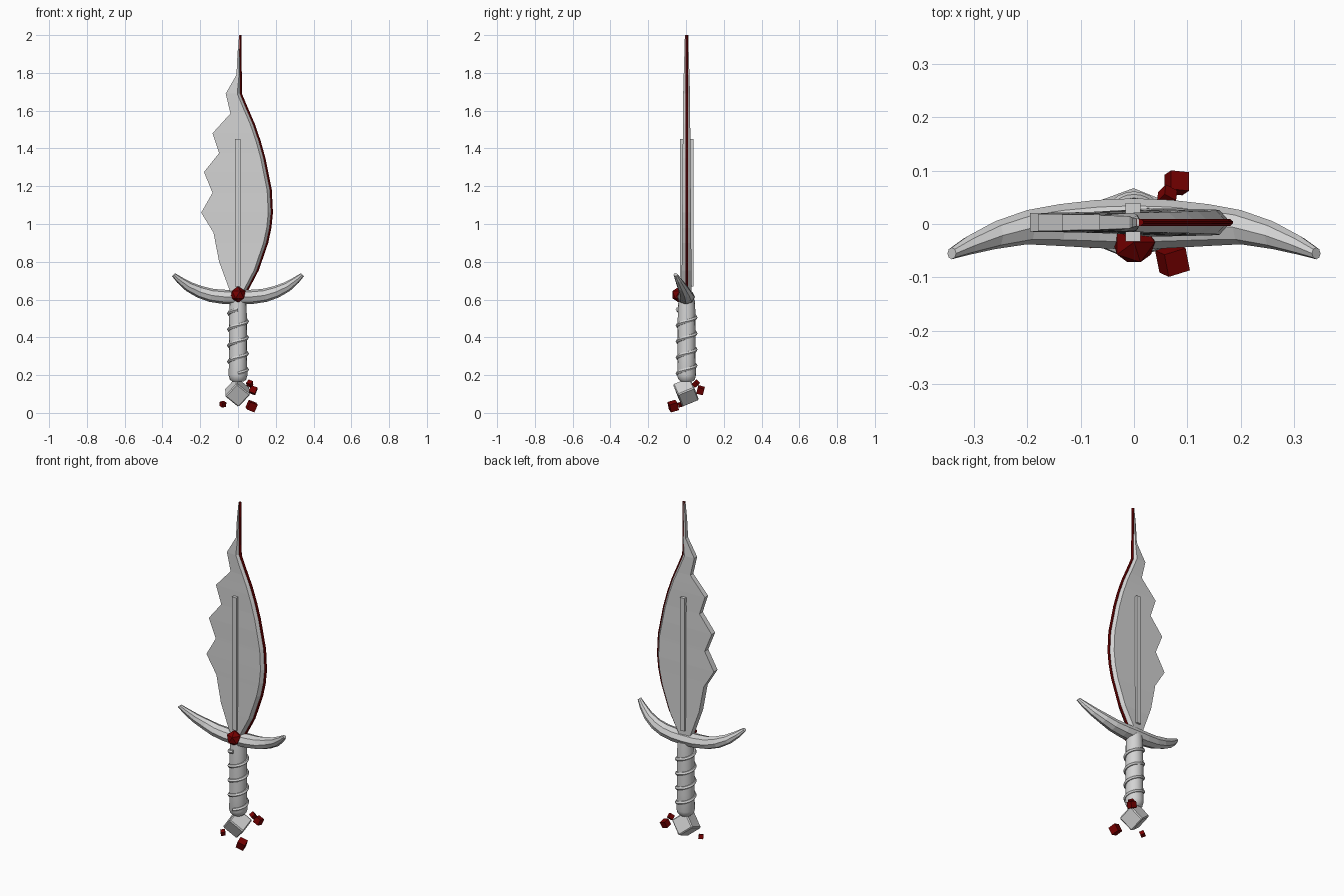
import bpy, bmesh, math
from math import sin, cos, pi
from mathutils import Vector, Euler, Matrix

cube = bpy.data.objects.get("Cube")
if cube:
    bpy.data.objects.remove(cube, do_unlink=True)


def material(name, rgb):
    m = bpy.data.materials.new(name)
    m.use_nodes = True
    m.diffuse_color = (*rgb, 1)
    m.node_tree.nodes["Principled BSDF"].inputs["Base Color"].default_value = (*rgb, 1)
    return m


STEEL = material("pale steel grey", (0.65, 0.65, 0.65))
RED = material("dark blood red", (0.18, 0, 0))


def finish(name, bm, mat, smooth=False):
    bmesh.ops.recalc_face_normals(bm, faces=bm.faces)
    mesh = bpy.data.meshes.new(name)
    bm.to_mesh(mesh)
    bm.free()
    mesh.materials.append(mat)
    ob = bpy.data.objects.new(name, mesh)
    bpy.context.collection.objects.link(ob)
    if smooth:
        bpy.ops.object.select_all(action="DESELECT")
        ob.select_set(True)
        bpy.context.view_layer.objects.active = ob
        bpy.ops.object.shade_smooth_by_angle(angle=math.radians(40))
    return ob


def loft(name, rings, mat, smooth=False):
    """Skin a series of closed rings and cap both ends."""
    bm = bmesh.new()
    loops = [[bm.verts.new(p) for p in ring] for ring in rings]
    n = len(loops[0])
    for a, b in zip(loops, loops[1:]):
        for i in range(n):
            j = (i + 1) % n
            bm.faces.new((a[i], a[j], b[j], b[i]))
    bm.faces.new(loops[0])
    bm.faces.new(loops[-1])
    return finish(name, bm, mat, smooth)


def block(name, centre, size, turn, mat, bevel=0):
    bm = bmesh.new()
    bmesh.ops.create_cube(bm, size=1)
    bmesh.ops.scale(bm, vec=size, verts=bm.verts)
    if bevel:
        bmesh.ops.bevel(bm, geom=bm.edges[:], offset=bevel, segments=1, affect="EDGES")
    bm.transform(Matrix.Translation(centre) @ Euler(turn).to_matrix().to_4x4())
    return finish(name, bm, mat)


def at(profile, z):
    """Read x off a (z, x) outline."""
    for (z0, x0), (z1, x1) in zip(profile, profile[1:]):
        if z <= z1:
            return x0 + (x1 - x0) * max(0, z - z0) / (z1 - z0)
    return profile[-1][1]


# Blade: jagged back, curved cutting edge, thinning towards the tip
back = [(0.6, -0.035), (0.65, -0.045), (0.8, -0.1), (0.955, -0.13), (1.06, -0.195),
        (1.165, -0.135), (1.275, -0.18), (1.375, -0.1), (1.48, -0.135), (1.585, -0.04),
        (1.69, -0.065), (1.79, -0.008), (1.9, -0.003), (2, 0.006)]
edge = [(0.6, 0.03), (0.65, 0.05), (0.755, 0.105), (0.9, 0.155), (0.98, 0.172),
        (1.06, 0.18), (1.18, 0.174), (1.35, 0.14), (1.44, 0.115), (1.53, 0.084),
        (1.62, 0.045), (1.69, 0.016), (2, 0.013)]
thickness = [(0.6, 0.027), (1.69, 0.018), (2, 0.009)]
Y = 0.003
levels = sorted({z for z, _ in back + edge})
rings = []
for z in levels:
    l, r, t = at(back, z), at(edge, z) - 0.004, at(thickness, z)
    half = [(l, 0.75 * t), (r - min(0.016, 0.3 * (r - l)), t), (r, 0.005)]
    rings.append([(x, Y - d, z) for x, d in half]
                 + [(x, Y + d, z) for x, d in reversed(half)])
loft("blade", rings, STEEL)

# Red strip along the cutting edge, with a blunt point
strip = []
for z in [q for q in levels if q > 0.64]:
    r = at(edge, z)
    t = 0.0065
    strip.append([(r - 0.008, Y - t, z), (r, Y - t, z), (r + 0.005, Y - 0.002, z),
                  (r + 0.005, Y + 0.002, z), (r, Y + t, z), (r - 0.008, Y + t, z)])
loft("red_cutting_edge", strip, RED)

# Raised central bar on both faces
block("blade_rib", (-0.002, Y, 1.06), (0.028, 0.072, 0.78), (0, 0, 0), STEEL)

# Crossguard: x, y, z, half depth, half height; mirrored to the other side
stations = [(0, 0, 0.613, 0.048, 0.039), (0.07, 0, 0.614, 0.045, 0.038),
            (0.14, -0.002, 0.622, 0.039, 0.036), (0.2, -0.006, 0.64, 0.032, 0.033),
            (0.26, -0.021, 0.668, 0.026, 0.027), (0.31, -0.04, 0.704, 0.018, 0.019),
            (0.341, -0.055, 0.732, 0.011, 0.011)]
mirrored = [(-s[0], *s[1:]) for s in reversed(stations[1:])]
guard = []
for x, y, z, d, h in mirrored + stations:
    tilt = math.copysign(min(1, abs(x) * 2.4), x)
    guard.append([(x - h * sin(a) * sin(tilt), y + d * cos(a), z + h * sin(a) * cos(tilt))
                  for a in [i * pi / 4 for i in range(8)]])
loft("crossguard", guard, STEEL)

# Gem on the front of the guard
bm = bmesh.new()
bmesh.ops.create_icosphere(bm, subdivisions=1, radius=0.044,
                           matrix=Matrix.Translation((0, -0.034, 0.626)))
finish("guard_gem", bm, RED)

# Grip
grip = [(0.165, 0.03), (0.178, 0.044), (0.2, 0.05), (0.3, 0.047), (0.42, 0.048),
        (0.55, 0.046), (0.6, 0.043)]
loft("grip", [[(r * cos(i * pi / 8), Y + r * sin(i * pi / 8), z) for i in range(16)]
              for z, r in grip], STEEL, True)

# Cord spiralling up the grip
turns, steps = 4, 24
cord = []
for k in range(turns * steps + 1):
    a = -pi / 2 + 2 * pi * k / steps
    core = Vector((0, Y, 0.208 + 0.34 * k / (turns * steps)))
    out = Vector((cos(a), sin(a), 0))
    cord.append([core + out * (0.047 + 0.011 * cos(b)) + Vector((0, 0, 0.011 * sin(b)))
                 for b in [i * pi / 3 for i in range(6)]])
loft("grip_cord", cord, STEEL, True)

# Pommel cube, tipped on a corner
block("pommel", (-0.003, 0, 0.11), (0.096, 0.096, 0.096), (0.5, 0.65, 0.35), STEEL, 0.006)

# Loose red shards around the pommel
shards = [((0.072, -0.068, 0.036), 0.044), ((0.08, 0.077, 0.12), 0.036),
          ((0.062, 0.052, 0.155), 0.026), ((-0.08, -0.025, 0.046), 0.025)]
for i, (place, s) in enumerate(shards):
    block(f"red_shard_{i + 1}", place, (s, s, s), (0.3 + i, 0.35, 0.3 - 0.4 * i), RED)
